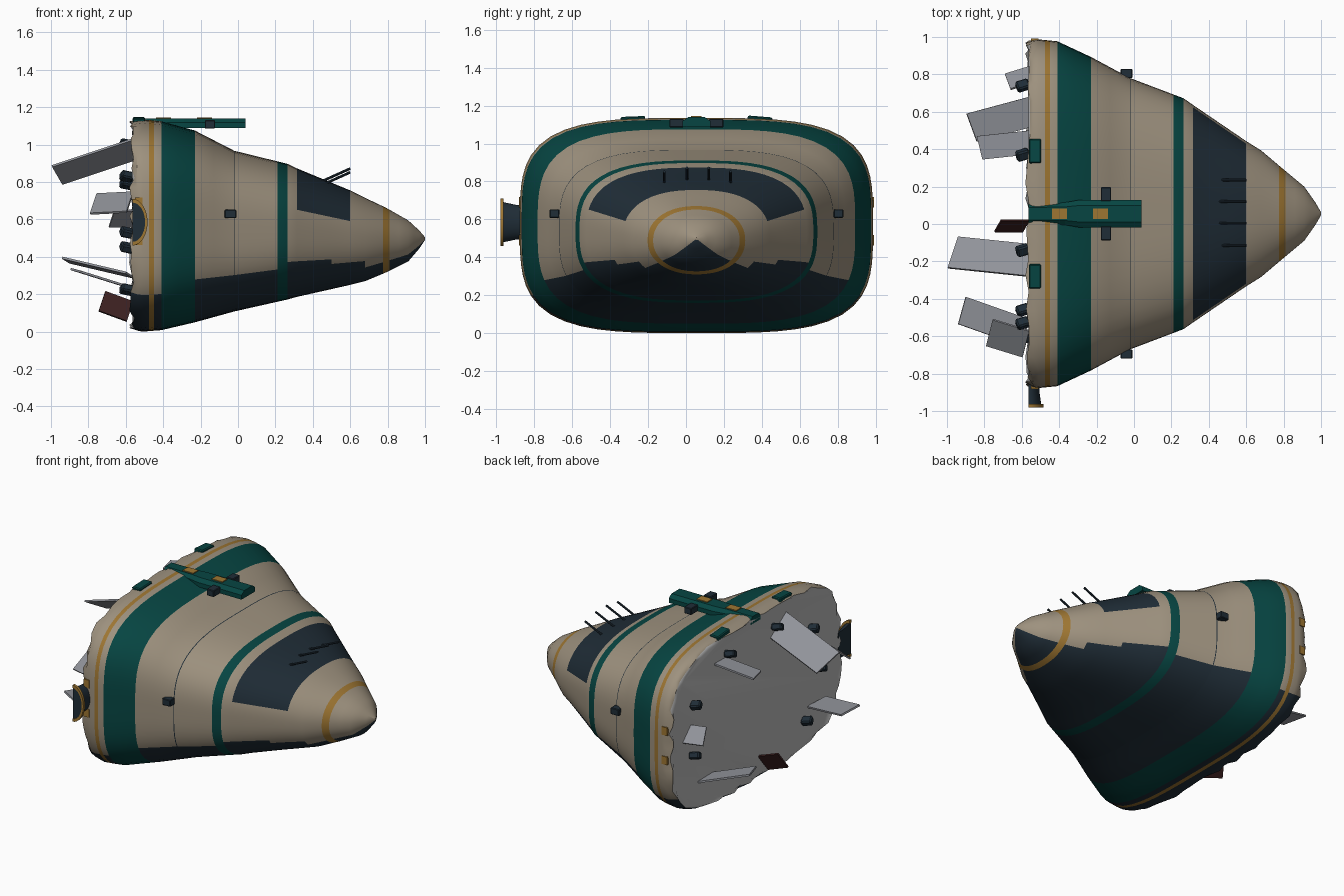
import bpy, bmesh, math, random
from mathutils import Vector, Matrix

if "Cube" in bpy.data.objects:
    bpy.data.objects.remove(bpy.data.objects["Cube"])

random.seed(4)

def mat(name, r, g, b):
    m = bpy.data.materials.new(name)
    m.diffuse_color = (r, g, b, 1)
    m.use_nodes = True
    m.node_tree.nodes["Principled BSDF"].inputs["Base Color"].default_value = m.diffuse_color
    return m

TAN = mat("hull tan", 0.34, 0.285, 0.21)
TEAL = mat("stripe teal", 0.002, 0.06, 0.055)
NAVY = mat("dark navy", 0.014, 0.026, 0.038)
GOLD = mat("trim gold", 0.34, 0.18, 0.032)
CAP = mat("bulkhead grey", 0.48, 0.48, 0.48)
PLATE = mat("torn plate grey", 0.28, 0.29, 0.32)
MAROON = mat("scorched maroon", 0.045, 0.015, 0.015)

def make(name, bm, mats, smooth=False):
    bmesh.ops.recalc_face_normals(bm, faces=bm.faces)
    me = bpy.data.meshes.new(name)
    bm.to_mesh(me)
    bm.free()
    for m in mats:
        me.materials.append(m)
    ob = bpy.data.objects.new(name, me)
    bpy.context.collection.objects.link(ob)
    if smooth:
        bpy.ops.object.select_all(action='DESELECT')
        ob.select_set(True)
        bpy.context.view_layer.objects.active = ob
        bpy.ops.object.shade_smooth_by_angle(angle=math.radians(35))
    return ob

def box(name, c, s, m, rot=(0, 0, 0), bevel=0.0):
    bm = bmesh.new()
    bmesh.ops.create_cube(bm, size=1, matrix=Matrix.Diagonal((*s, 1)))
    if bevel:
        bmesh.ops.bevel(bm, geom=bm.edges[:], offset=bevel, segments=1, affect='EDGES')
    ob = make(name, bm, [m])
    ob.location = c
    ob.rotation_euler = rot
    return ob

# ---- hull: lofted superellipse sections along x ----
CY = 0.055
# x, top z, bottom z, half width
KEYS = [(-0.57, 1.13, 0.012, 0.925), (-0.51, 1.135, 0.0, 0.932), (-0.41, 1.125, 0.008, 0.922),
        (-0.23, 1.075, 0.05, 0.838), (-0.02, 0.967, 0.108, 0.725), (0.265, 0.897, 0.172, 0.617),
        (0.315, 0.873, 0.186, 0.582), (0.60, 0.755, 0.25, 0.388), (0.68, 0.715, 0.27, 0.338),
        (0.79, 0.663, 0.316, 0.245), (0.91, 0.595, 0.375, 0.145), (0.97, 0.54, 0.445, 0.06),
        (1.0, 0.505, 0.49, 0.008)]

def section(x):
    for a, b in zip(KEYS, KEYS[1:]):
        if x <= b[0] + 1e-6:
            t = (x - a[0]) / (b[0] - a[0])
            top, bot, hw = (a[i] + (b[i] - a[i]) * t for i in (1, 2, 3))
            return (top + bot) / 2, (top - bot) / 2, hw
    return section(1.0)

SEG = 72
def hull_point(x, k):
    cz, hz, hw = section(x)
    n = 3.65 - 1.5 * min(1, max(0, (x + 0.45) / 1.25))
    p = 2 * math.pi * k / SEG
    c, s = math.cos(p), math.sin(p)
    r = (abs(c) ** n + abs(s) ** n) ** (-1 / n)
    return Vector((x, CY + hw * r * c, cz + hz * r * s))

xs = sorted({k[0] for k in KEYS} | {-0.54, -0.475, -0.45, -0.32, -0.13, -0.015, 0.1, 0.21,
                                    0.41, 0.5, 0.775, 0.81, 0.86, 0.94})
bm = bmesh.new()
rings = []
for x in xs:
    ring = []
    for k in range(SEG):
        p = hull_point(x, k)
        if x == xs[0]:    # torn rear edge
            p.x += random.uniform(-0.012, 0.018)
            p.y = CY + (p.y - CY) * random.uniform(0.975, 1.0)
            p.z = 0.57 + (p.z - 0.57) * random.uniform(0.975, 1.005)
        ring.append(bm.verts.new(p))
    rings.append(ring)

def hull_colour(x, deg):
    if -0.475 < x < -0.45 or 0.775 < x < 0.81:
        return 3
    if -0.41 < x < -0.23 or 0.21 < x < 0.265:
        return 1
    if -0.02 < x < -0.015:
        return 2
    if 0.315 < x < 0.60 and 20 < deg < 160:      # window band
        return 2
    low = 35 if x < -0.41 else 30 if x < 0.2 else 25 if x < 0.5 else 30 if x < 0.68 else 40
    return 2 if 180 + low < deg < 360 - low else 0

for i in range(len(xs) - 1):
    for k in range(SEG):
        j = (k + 1) % SEG
        f = bm.faces.new((rings[i][k], rings[i][j], rings[i + 1][j], rings[i + 1][k]))
        f.material_index = hull_colour((xs[i] + xs[i + 1]) / 2, (k + 0.5) * 360 / SEG)
bm.faces.new(rings[-1])
# flat rear bulkhead inside the torn edge
inner = [bm.verts.new((-0.565, CY + (v.co.y - CY) * 0.975, 0.57 + (v.co.z - 0.57) * 0.975)) for v in rings[0]]
for k in range(SEG):
    j = (k + 1) % SEG
    bm.faces.new((rings[0][k], rings[0][j], inner[j], inner[k])).material_index = 4
bm.faces.new(inner).material_index = 4
make("hull", bm, [TAN, TEAL, NAVY, GOLD, CAP], True)

# ---- torn plates trailing from the rear: two outer corners and one inner ----
def plate(name, o1, o2, i1, m):
    o1, o2, i1 = Vector(o1), Vector(o2), Vector(i1)
    n = (o2 - o1).cross(i1 - o1).normalized() * 0.006
    quad = [o1, o2, o2 + i1 - o1, i1]
    bm = bmesh.new()
    a = [bm.verts.new(p + n) for p in quad]
    b = [bm.verts.new(p - n) for p in quad]
    bm.faces.new(a)
    bm.faces.new(b[::-1])
    for k in range(4):
        bm.faces.new((a[k], b[k], b[(k + 1) % 4], a[(k + 1) % 4]))
    make(name, bm, [m])

plate("torn_plate_top", (-0.995, -0.235, 0.885), (-0.94, -0.07, 0.79), (-0.56, -0.28, 1.03), PLATE)
plate("torn_plate_front", (-0.755, -0.51, 0.735), (-0.79, -0.65, 0.63), (-0.56, -0.57, 0.745), PLATE)
plate("torn_plate_back", (-0.69, 0.80, 0.56), (-0.66, 0.72, 0.65), (-0.56, 0.84, 0.56), PLATE)
plate("torn_plate_low_front", (-0.90, -0.39, 0.37), (-0.94, -0.535, 0.395), (-0.56, -0.51, 0.29), PLATE)
plate("torn_plate_low_back", (-0.895, 0.59, 0.335), (-0.84, 0.44, 0.32), (-0.56, 0.68, 0.23), PLATE)
plate("torn_plate_high_back", (-0.84, 0.47, 0.93), (-0.81, 0.345, 0.93), (-0.56, 0.50, 0.97), PLATE)
plate("scorched_plate", (-0.71, 0.02, 0.215), (-0.745, -0.04, 0.11), (-0.56, 0.02, 0.16), MAROON)

# ---- broken clamps on the bulkhead ----
for i, (y, z) in enumerate([(0.37, 1.0), (-0.53, 0.83), (-0.61, 0.53), (0.74, 0.79),
                            (0.75, 0.45), (-0.46, 0.225), (-0.14, 0.99)]):
    box(f"clamp_{i}", (-0.595, y, z), (0.07, 0.055, 0.045), NAVY, (0.5 * (-1) ** i, 0.2, 0.3), 0.008)

# ---- dorsal spine: chamfered bar, wider toward its front ----
bm = bmesh.new()
loops = []
for x, w in ((-0.565, 0.055), (-0.37, 0.06), (-0.29, 0.074), (0.04, 0.074)):
    loops.append([bm.verts.new((x, CY + y * w, z)) for y, z in
                  ((-1, 1.088), (-1, 1.118), (-0.6, 1.139), (0.6, 1.139), (1, 1.118), (1, 1.088))])
for a, b in zip(loops, loops[1:]):
    for k in range(6):
        bm.faces.new((a[k], a[(k + 1) % 6], b[(k + 1) % 6], b[k]))
bm.faces.new(loops[0])
bm.faces.new(loops[-1])
make("dorsal_spine", bm, [TEAL])
for i, x in enumerate((-0.398, -0.178)):
    box(f"spine_gold_plate_{i}", (x, CY, 1.141), (0.08, 0.056, 0.008), GOLD)
for s in (-1, 1):
    box(f"spine_side_block_{s}", (-0.15, CY + s * 0.105, 1.108), (0.055, 0.075, 0.045), NAVY, bevel=0.004)
    # side thrusters and gold side latches
    box(f"side_thruster_{s}", (-0.04, CY + s * 0.75, 0.63), (0.062, 0.05, 0.045), NAVY, bevel=0.004)
    for z in (0.49, 0.69):
        box(f"side_latch_{s}_{z}", (-0.53, CY + s * 0.926, z), (0.04, 0.02, 0.055), GOLD)

# ---- teal latches on the upper rim ----
for y, tilt in ((0.39, -0.08), (-0.28, 0.04)):
    box(f"rim_latch_{y}", (-0.53, y, 1.128), (0.065, 0.13, 0.03), TEAL, (tilt, 0, 0), 0.006)

# ---- broken side port: half cylinder flaring outward, with gold flange ----
def half_port(name, profile, m):
    bm = bmesh.new()
    loops = []
    for y, r in profile:
        loops.append([bm.verts.new((-0.565 + 0.65 * r * math.cos(t), y, 0.585 + r * math.sin(t)))
                      for t in [math.pi * (k / 16 - 0.5) for k in range(17)]])
    for a, b in zip(loops, loops[1:]):
        for k in range(17):
            j = (k + 1) % 17
            bm.faces.new((a[k], a[j], b[j], b[k]))
    bm.faces.new(loops[0])
    bm.faces.new(loops[-1])
    make(name, bm, [m], True)

half_port("side_port", [(-0.84, 0.09), (-0.90, 0.092), (-0.974, 0.108)], NAVY)
bm = bmesh.new()
rows = []
for k in range(17):
    t = math.pi * (k / 16 - 0.5)
    rows.append([bm.verts.new((-0.565 + 0.65 * r * math.cos(t), y, 0.585 + r * math.sin(t)))
                 for r, y in ((0.105, -0.98), (0.125, -0.98), (0.125, -0.962), (0.105, -0.962))])
for a, b in zip(rows, rows[1:]):
    for k in range(4):
        bm.faces.new((a[k], a[(k + 1) % 4], b[(k + 1) % 4], b[k]))
bm.faces.new(rows[0])
bm.faces.new(rows[-1])
make("port_flange", bm, [GOLD], True)

# ---- four antenna rods over the window band ----
for i, (y, dz) in enumerate(((-0.115, -0.02), (0.005, 0), (0.12, 0), (0.235, -0.02))):
    a, b = Vector((0.44, y, 0.80 + dz)), Vector((0.6, y, 0.872 + dz))
    bm = bmesh.new()
    bmesh.ops.create_cone(bm, cap_ends=True, segments=8, radius1=0.007, radius2=0.007, depth=(b - a).length)
    rod = make(f"antenna_{i}", bm, [NAVY])
    rod.location = (a + b) / 2
    rod.rotation_euler = (b - a).to_track_quat('Z', 'Y').to_euler()
